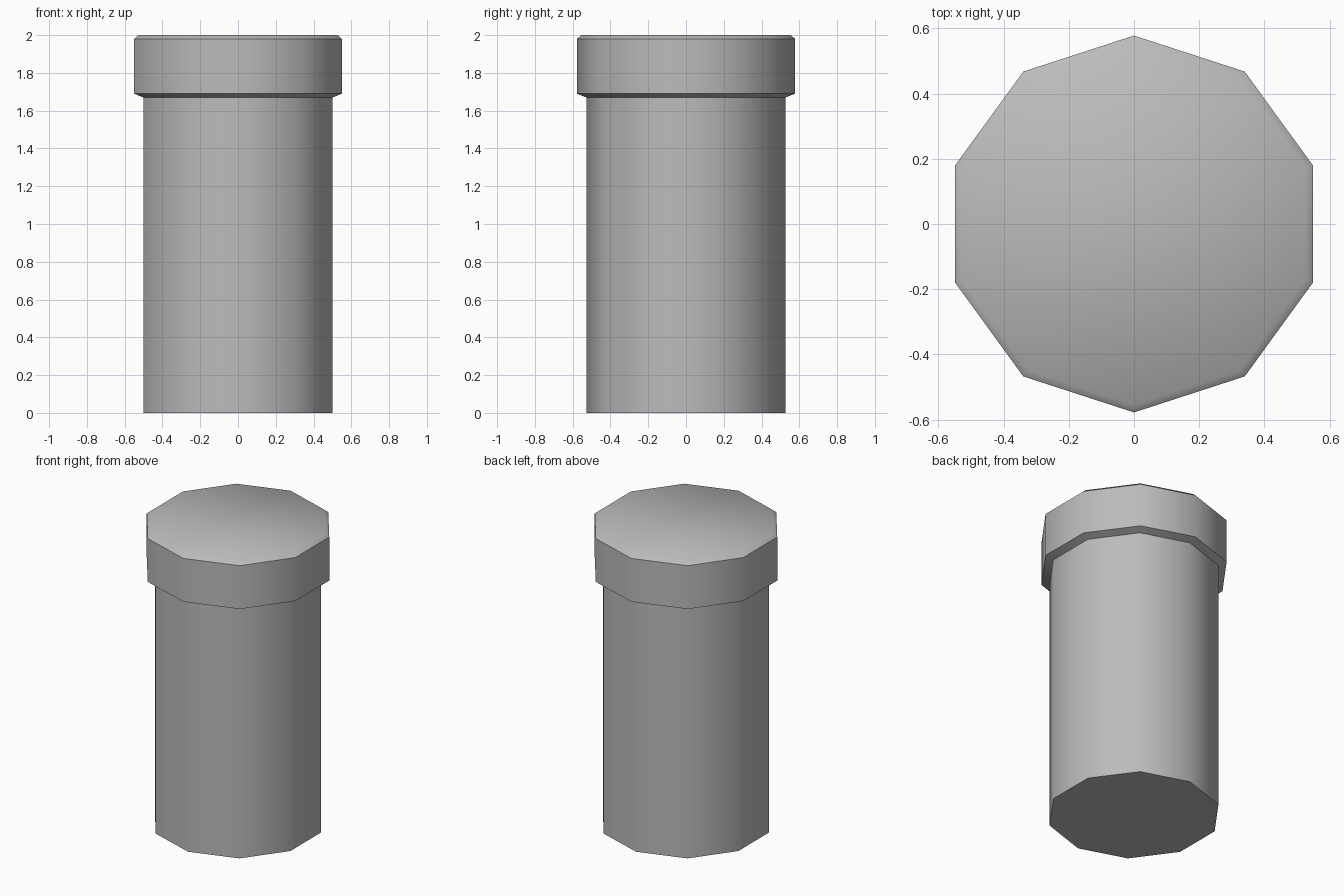
import bpy, bmesh, math

old = bpy.data.objects.get("Cube")
if old:
    bpy.data.objects.remove(old)

SIDES = 10


def make_material(name, colour):
    mat = bpy.data.materials.new(name)
    mat.use_nodes = True
    mat.diffuse_color = colour
    mat.node_tree.nodes["Principled BSDF"].inputs["Base Color"].default_value = colour
    return mat


def lathe(name, profile, mat):
    """Stack ten-sided rings along a (radius, height) profile and cap both ends."""
    bm = bmesh.new()
    rings = []
    for r, z in profile:
        angles = [math.pi / 2 + math.tau * i / SIDES for i in range(SIDES)]
        rings.append([bm.verts.new((r * math.cos(a), r * math.sin(a), z)) for a in angles])
    for low, high in zip(rings, rings[1:]):
        for i in range(SIDES):
            j = (i + 1) % SIDES
            bm.faces.new((low[i], low[j], high[j], high[i]))
    bm.faces.new(rings[0][::-1])
    bm.faces.new(rings[-1])
    mesh = bpy.data.meshes.new(name)
    bm.to_mesh(mesh)
    bm.free()
    mesh.materials.append(mat)
    obj = bpy.data.objects.new(name, mesh)
    bpy.context.collection.objects.link(obj)
    # Smooth around the sides and over the top rim, crisp at the collar edges
    bpy.ops.object.select_all(action="DESELECT")
    obj.select_set(True)
    bpy.context.view_layer.objects.active = obj
    bpy.ops.object.shade_smooth_by_angle(angle=math.radians(45))
    return obj


grey = make_material("plain grey", (0.5, 0.5, 0.5, 1))

# Post shaft, sloped underside of the collar, collar wall and bevelled top
lathe("capped_post", [(0.527, 0), (0.527, 1.67), (0.578, 1.69),
                      (0.578, 1.98), (0.554, 2)], grey)
